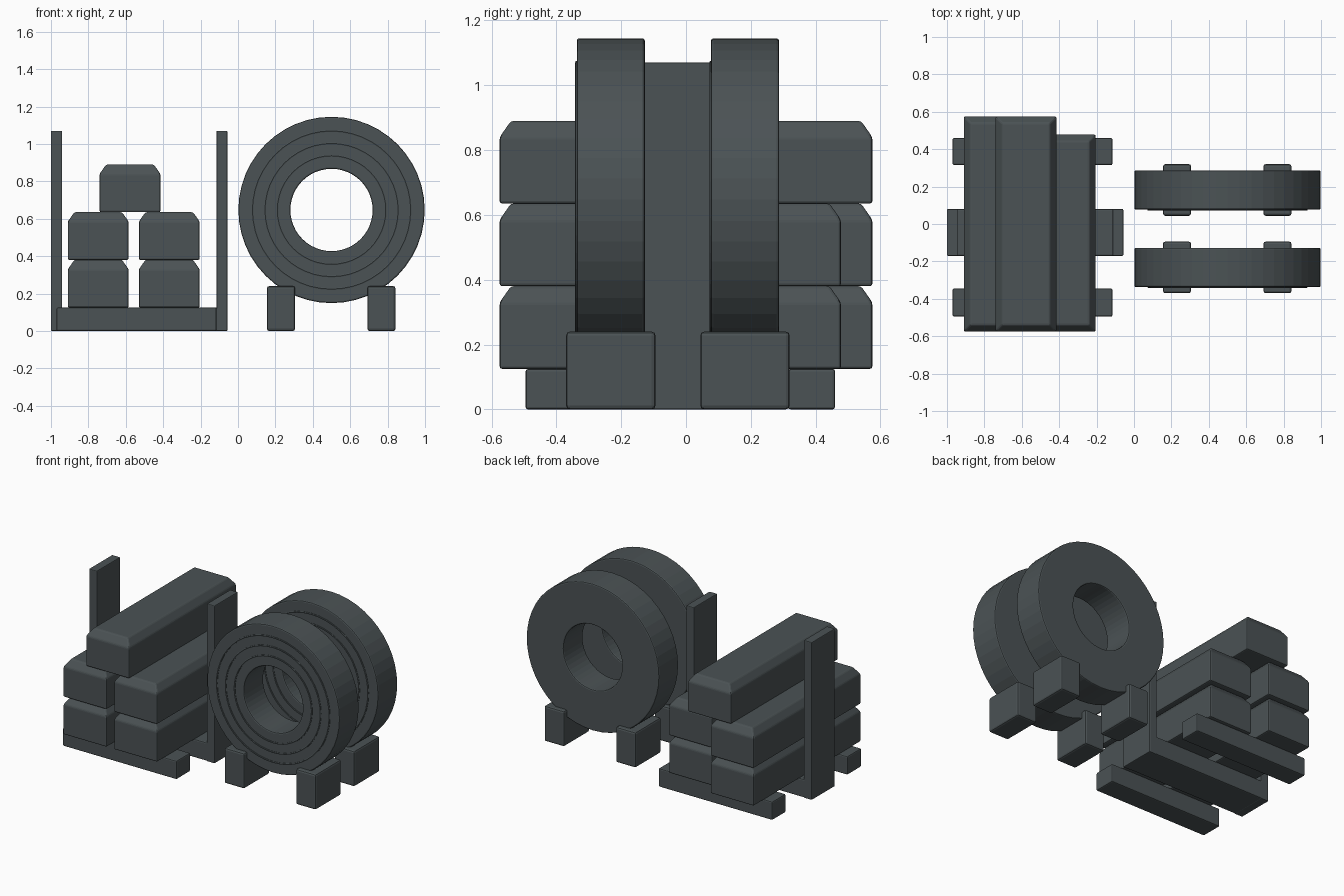
import bpy, bmesh, math
from mathutils import Vector

if "Cube" in bpy.data.objects:
    bpy.data.objects.remove(bpy.data.objects["Cube"], do_unlink=True)

steel = bpy.data.materials.new("dark_steel")
steel.use_nodes = True
COLOUR = (0.07, 0.085, 0.09, 1)
steel.diffuse_color = COLOUR
steel.node_tree.nodes["Principled BSDF"].inputs["Base Color"].default_value = COLOUR


def finish(name, bm, bevel=0.008):
    """Turn a bmesh into a named object with softened edges."""
    bmesh.ops.recalc_face_normals(bm, faces=bm.faces)
    mesh = bpy.data.meshes.new(name)
    bm.to_mesh(mesh)
    bm.free()
    mesh.materials.append(steel)
    ob = bpy.data.objects.new(name, mesh)
    bpy.context.collection.objects.link(ob)
    if bevel:
        mod = ob.modifiers.new("soft_edges", "BEVEL")
        mod.width = bevel
        mod.segments = 2
        mod.limit_method = "ANGLE"
    return ob


def box(name, x, y, z, bevel=0.008):
    """Box from (min, max) ranges."""
    bm = bmesh.new()
    bmesh.ops.create_cube(bm, size=1)
    for v in bm.verts:
        v.co = Vector([(r[0] + r[1]) / 2 + c * (r[1] - r[0]) for c, r in zip(v.co, (x, y, z))])
    return finish(name, bm, bevel)


def bar(name, x0, z0, y1):
    """Long bar with chamfered top edges."""
    x1, y0, top, inset = x0 + 0.325, -0.575, z0 + 0.255, 0.035
    bm = bmesh.new()
    loops = []
    for z, i in ((z0, 0), (top - 0.05, 0), (top, inset)):
        loops.append([bm.verts.new((x, y, z)) for x, y in
                      ((x0 + i, y0 + i), (x1 - i, y0 + i), (x1 - i, y1 - i), (x0 + i, y1 - i))])
    bm.faces.new(loops[0])
    bm.faces.new(loops[-1])
    for a, b in zip(loops, loops[1:]):
        for k in range(4):
            n = (k + 1) % 4
            bm.faces.new((a[k], a[n], b[n], b[k]))
    return finish(name, bm)


def lathe(name, profile, centre, steps, bevel):
    """Closed (radius, y) profile turned about a y axis through the centre."""
    cx, cz = centre
    bm = bmesh.new()
    vs = [bm.verts.new((cx + r, y, cz)) for r, y in profile]
    es = [bm.edges.new((vs[i - 1], vs[i])) for i in range(len(vs))]
    bmesh.ops.spin(bm, geom=vs + es, cent=(cx, 0, cz), axis=(0, 1, 0),
                   angle=math.tau, steps=steps, use_duplicate=False)
    bmesh.ops.remove_doubles(bm, verts=bm.verts, dist=0.0002)
    return finish(name, bm, bevel)


# Pallet skids and upright posts
for name, y in (("front", (-0.495, -0.345)), ("back", (0.315, 0.46))):
    box(name + "_skid", (-0.97, -0.115), y, (0, 0.125))
MID = (-0.17, 0.08)
box("middle_skid", (-0.97, -0.09), MID, (0.001, 0.125))
box("right_post", (-1.0, -0.94), MID, (0, 1.07), 0.005)
box("left_post", (-0.115, -0.057), MID, (0, 1.07), 0.005)

# Stacked bars
for level, z in (("lower", 0.125), ("upper", 0.38)):
    bar(level + "_right_bar", -0.91, z, 0.575)
    bar(level + "_left_bar", -0.53, z, 0.478)
bar("top_bar", -0.74, 0.635, 0.575)

# Coils with raised winding rings on the front, each held by two chocks
CENTRE = (0.5, 0.647)
for name, y in (("front", -0.337), ("back", 0.077)):
    back = y + 0.21
    lathe(name + "_coil", [(0.22, y), (0.498, y), (0.498, back), (0.22, back)], CENTRE, 48, 0.008)
    for i, r in enumerate((0.29, 0.356, 0.423)):
        w = 0.005
        lathe(f"{name}_winding_ring_{i + 1}",
              [(r - w, y + w), (r - w, y - 0.003), (r, y - 0.005), (r + w, y - 0.003), (r + w, y + w)],
              CENTRE, 48, 0)
    for side, x in (("right", (0.155, 0.305)), ("left", (0.692, 0.842))):
        box(f"{name}_{side}_chock", x, (y - 0.033, y + 0.243), (0, 0.24), 0.012)
